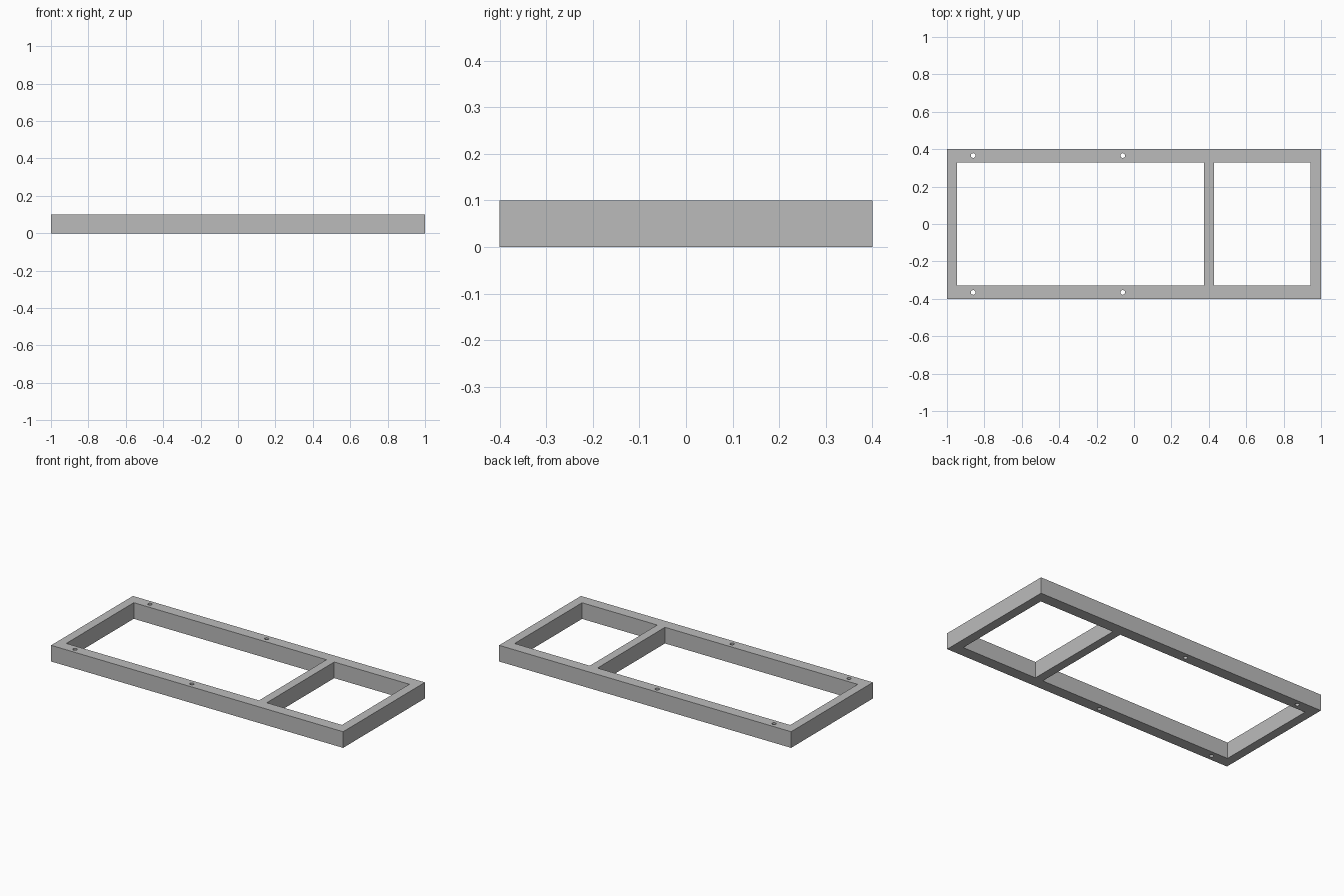
import bpy

old = bpy.data.objects.get("Cube")
if old:
    bpy.data.objects.remove(old, do_unlink=True)

grey = bpy.data.materials.new("plain_grey")
grey.use_nodes = True
grey.diffuse_color = (0.5, 0.5, 0.5, 1)
grey.node_tree.nodes["Principled BSDF"].inputs["Base Color"].default_value = (0.5, 0.5, 0.5, 1)

HEIGHT = 0.1


def box(name, x0, x1, y0, y1, z0, z1):
    bpy.ops.mesh.primitive_cube_add(size=1, location=((x0 + x1) / 2, (y0 + y1) / 2, (z0 + z1) / 2))
    ob = bpy.context.object
    ob.name = name
    ob.scale = (x1 - x0, y1 - y0, z1 - z0)
    bpy.ops.object.transform_apply(location=True, rotation=False, scale=True)
    ob.data.materials.append(grey)
    return ob


def cut(target, cutter):
    mod = target.modifiers.new(cutter.name, "BOOLEAN")
    mod.operation = "DIFFERENCE"
    mod.solver = "EXACT"
    mod.object = cutter
    cutter.hide_render = True
    bpy.context.view_layer.objects.active = target
    bpy.ops.object.modifier_apply(modifier=mod.name)
    bpy.data.objects.remove(cutter, do_unlink=True)


# Solid slab that becomes the rails and crossbar
frame = box("frame", -1, 1, -0.4, 0.4, 0, HEIGHT)

# Large and small openings, leaving a crossbar between them
for name, x0, x1 in (("large_opening", -0.945, 0.375), ("small_opening", 0.428, 0.943)):
    cut(frame, box(name, x0, x1, -0.33, 0.33, -0.1, 0.2))

# Screw holes drilled through both long rails
for x in (-0.86, -0.06):
    for y in (-0.366, 0.366):
        bpy.ops.mesh.primitive_cylinder_add(vertices=24, radius=0.0125, depth=0.4, location=(x, y, HEIGHT / 2))
        hole = bpy.context.object
        hole.name = "screw_hole"
        hole.data.materials.append(grey)
        cut(frame, hole)

# Crisp box edges, smooth hole walls
bpy.ops.object.select_all(action="DESELECT")
frame.select_set(True)
bpy.context.view_layer.objects.active = frame
bpy.ops.object.shade_smooth_by_angle(angle=0.6)
